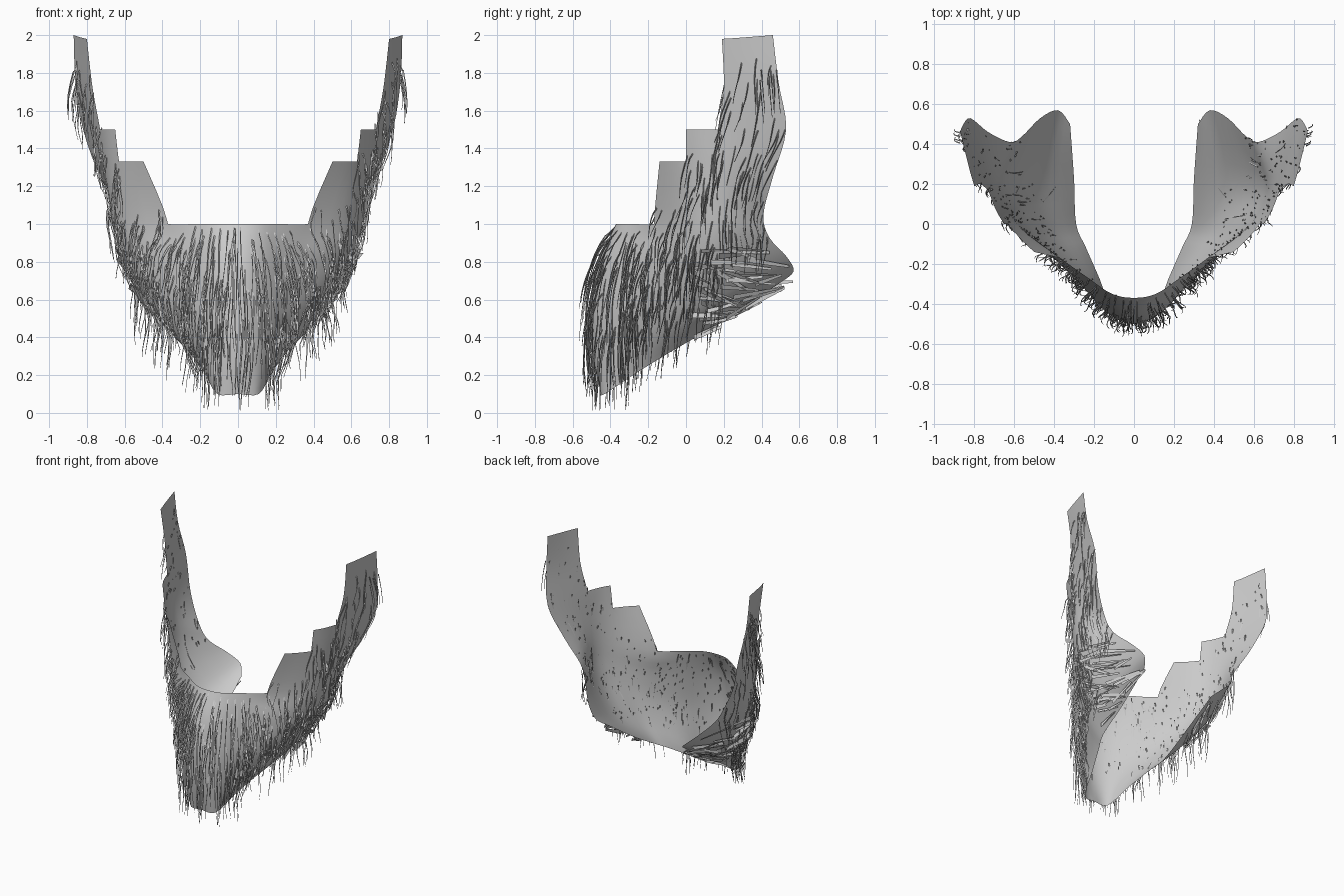
import bpy, bmesh, math, random
from mathutils import Vector

if "Cube" in bpy.data.objects:
    bpy.data.objects.remove(bpy.data.objects["Cube"])

random.seed(4)

# Right half of the beard sheet: columns from chin to ear, each from neck edge up
COLS = [
    [(0, -.45, .1), (0, -.49, .3), (0, -.5, .55), (0, -.46, .8), (0, -.37, 1)],
    [(.11, -.43, .1), (.13, -.44, .3), (.14, -.44, .55), (.13, -.41, .8), (.11, -.35, 1)],
    [(.17, -.28, .2), (.23, -.29, .35), (.27, -.3, .55), (.26, -.29, .8), (.23, -.27, 1)],
    [(.24, -.12, .3), (.34, -.14, .43), (.41, -.15, .62), (.41, -.16, .82), (.37, -.17, 1), (.5, -.14, 1.33)],
    [(.29, 0, .37), (.42, 0, .5), (.52, 0, .7), (.57, 0, .88), (.59, 0, 1.05), (.63, 0, 1.33), (.65, 0, 1.5)],
    [(.3, .22, .5), (.46, .22, .6), (.58, .2, .77), (.65, .19, .95), (.68, .18, 1.12), (.71, .17, 1.33),
     (.73, .17, 1.5), (.77, .2, 1.72), (.8, .19, 1.98)],
    [(.32, .5, .69), (.38, .57, .75), (.47, .53, .83), (.56, .44, .93), (.62, .41, 1.05), (.73, .46, 1.25),
     (.82, .53, 1.5), (.86, .49, 1.75), (.87, .46, 2)],
]
COLS = [[Vector(p) for p in c] for c in COLS]
N = len(COLS)


def cubic(a, b, c, d, t):
    return 0.5 * (2 * b + (c - a) * t + (2 * a - 5 * b + 4 * c - d) * t * t + (3 * b - a - 3 * c + d) * t ** 3)


def column_at(i, j, t):
    c = COLS[i]
    return cubic(*[c[max(0, min(len(c) - 1, j + k))] for k in (-1, 0, 1, 2)], t)


def neighbour(i, own, j, t):
    """Column i at this height, or its top offset carried up beside column own."""
    if not 0 <= i < N:
        return column_at(own, j, t)
    top = len(COLS[i]) - 1
    if top > j:
        return column_at(i, j, t)
    return column_at(own, j, t) + COLS[i][top] - COLS[own][top]


def patch(i, j, s, t):
    b, c = column_at(i, j, t), column_at(i + 1, j, t)
    a = neighbour(i - 1, i, j, t)
    if i == 0:
        a = column_at(1, j, t)
        a.x = -a.x
    return cubic(a, b, c, neighbour(i + 2, i + 1, j, t), s)


def surface(u, v):
    """Smooth point on the sheet; u runs chin to ear, v runs neck edge upward."""
    i = max(0, min(N - 2, int(u)))
    top = min(len(COLS[i]), len(COLS[i + 1])) - 1
    v = max(0, min(top, v))
    j = min(top - 1, int(v))
    return patch(i, j, u - i, v - j)


def normal(u, v):
    e = .05
    du = surface(min(u + e, N - 1.001), v) - surface(max(u - e, 0), v)
    dv = surface(u, v + e) - surface(u, v - e)
    return du.cross(dv).normalized()


def make_object(name, bm, smooth):
    me = bpy.data.meshes.new(name)
    bm.to_mesh(me)
    bm.free()
    ob = bpy.data.objects.new(name, me)
    bpy.context.collection.objects.link(ob)
    for p in me.polygons:
        p.use_smooth = smooth
    return ob


# Beard sheet with stepped cheek edge
bm = bmesh.new()
R = 4
for i in range(N - 1):
    for j in range(min(len(COLS[i]), len(COLS[i + 1])) - 1):
        grid = [[bm.verts.new(patch(i, j, a / R, b / R)) for b in range(R + 1)] for a in range(R + 1)]
        for a in range(R):
            for b in range(R):
                bm.faces.new((grid[a][b], grid[a + 1][b], grid[a + 1][b + 1], grid[a][b + 1]))
bmesh.ops.remove_doubles(bm, verts=bm.verts[:], dist=.0008)
sheet = make_object("beard_sheet", bm, True)
mirror = sheet.modifiers.new("mirror", 'MIRROR')
mirror.merge_threshold = .001


def tube(bm, pts, r, sides=3):
    """Thin tapering strand along a list of points."""
    rings = []
    for k, p in enumerate(pts):
        d = (pts[min(k + 1, len(pts) - 1)] - pts[max(k - 1, 0)]).normalized()
        x = d.orthogonal().normalized()
        y = d.cross(x)
        w = r * (1 - .6 * k / (len(pts) - 1))
        rings.append([bm.verts.new(p + w * (x * math.cos(q) + y * math.sin(q)))
                      for q in (2 * math.pi * n / sides for n in range(sides))])
    for a, b in zip(rings, rings[1:]):
        for n in range(sides):
            m = (n + 1) % sides
            bm.faces.new((a[n], a[m], b[m], b[n]))


def strand(bm, u, v, length, lift, side, steep=.7):
    """Hair hanging down, close to the sheet, past the neck edge if long."""
    pts, steps = [], 7
    wave = random.uniform(0, 6)
    drift = Vector((0, 0, 0))
    for k in range(steps + 1):
        t = k / steps
        p = surface(u, v) + normal(u, max(v, .1)) * (lift * math.sqrt(t) - .006) + drift
        p += Vector((math.sin(wave + 5 * t), math.cos(wave + 4 * t), 0)) * .007
        p.y -= .03 * t * min(1, u / 3)
        if p.z > .012:
            pts.append(Vector((p.x * side, p.y, p.z)))
        ds = length / steps
        tangent = surface(u, v) - surface(u, v - .1)
        # steep parts are followed, the undercut is left hanging
        if v > .1 and tangent.length > 1e-4 and (u < 1.5 or tangent.normalized().z > steep):
            v -= ds * .1 / tangent.length
        else:
            drift.z -= ds
    if len(pts) > 2:
        tube(bm, pts, random.uniform(.003, .005))


# Chin hair: long strands
bm = bmesh.new()
for side in (1, -1):
    for _ in range(75):
        u = random.uniform(0, 2.2)
        strand(bm, u, random.uniform(1.2, 3.95), random.uniform(.3, .6), random.uniform(.02, .08), side)
make_object("chin_hair", bm, False)

# Cheek and sideburn hair: shorter strands
bm = bmesh.new()
for side in (1, -1):
    for _ in range(230):
        u = random.uniform(2, 5.95)
        top = (3.8, 4.3, 5.5, 7.5)[int(u) - 2]
        low = 1 if u < 5 else 2.8
        strand(bm, u, random.uniform(low, top), random.uniform(.14, .3), random.uniform(.01, .06), side, .85)
make_object("cheek_hair", bm, False)

# Under-jaw hair: broad flat blades sweeping back toward the neck
bm = bmesh.new()
for side in (1, -1):
    for _ in range(45):
        u0, v0 = random.uniform(4.1, 5.4), random.uniform(.3, 2.7)
        u1 = min(5.95, u0 + random.uniform(.35, .7))
        v1 = max(.2, v0 - random.uniform(0, .9))
        w = random.uniform(.006, .017)
        a = surface(u0, v0) + normal(u0, v0) * random.uniform(.01, .04)
        b = surface(u1, v1) + normal(u1, v1) * random.uniform(.01, .04)
        across = Vector((random.uniform(-.8, .8), 0, 1)) * w
        quad = [a - across, b - across * .5, b + across * .5, a + across]
        bm.faces.new([bm.verts.new((q.x * side, q.y, q.z)) for q in quad])
make_object("jaw_hair", bm, False)

# Loose wisps at the temples
bm = bmesh.new()
for side in (1, -1):
    for _ in range(5):
        x, y, z = random.uniform(.85, .88), random.uniform(.36, .48), random.uniform(1.75, 1.84)
        bend = random.uniform(.01, .05)
        pts = [Vector((side * (x + bend * math.sin(2 * t)), y + .02 * t, z - .23 * t)) for t in (0, .25, .5, .75, 1)]
        tube(bm, pts, .004)
make_object("temple_wisps", bm, False)
